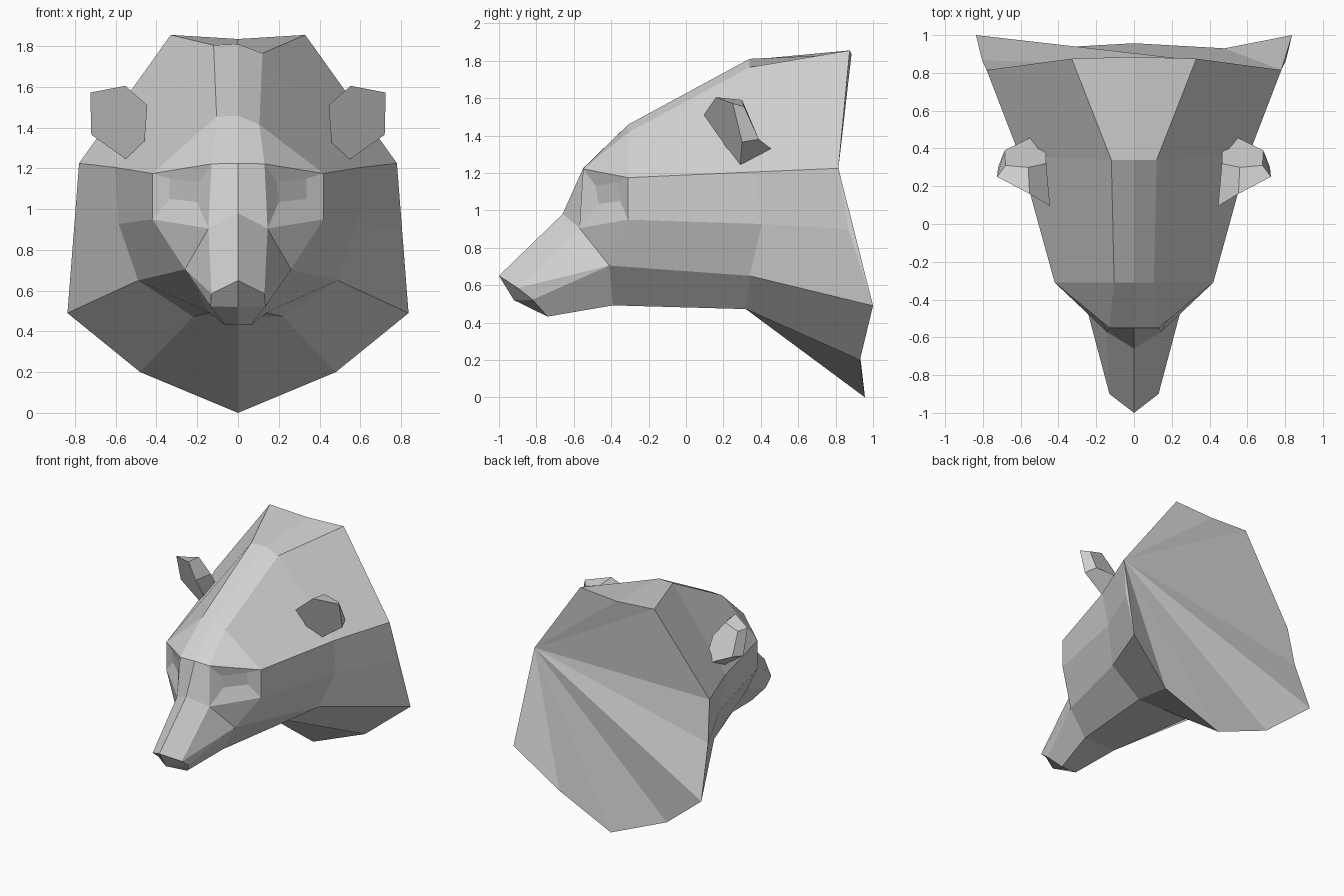
import bpy
import bmesh

if "Cube" in bpy.data.objects:
    bpy.data.objects.remove(bpy.data.objects["Cube"], do_unlink=True)

grey = bpy.data.materials.new("clay_grey")
grey.use_nodes = True
colour = (0.65, 0.65, 0.65, 1.0)
grey.diffuse_color = colour
grey.node_tree.nodes["Principled BSDF"].inputs["Base Color"].default_value = colour


def finish(bm, name):
    """Turn a bmesh into a flat-shaded grey object."""
    bmesh.ops.recalc_face_normals(bm, faces=bm.faces)
    mesh = bpy.data.meshes.new(name)
    bm.to_mesh(mesh)
    bm.free()
    mesh.materials.append(grey)
    obj = bpy.data.objects.new(name, mesh)
    bpy.context.collection.objects.link(obj)
    return obj


# Head: left half as named rings, B = neck rim, C = behind ears, D = cheeks
neck_rim = dict(B0=(0, .885, 1.835), B1=(.33, .875, 1.855), B2=(.78, .815, 1.225),
                B3=(.805, .868, .9), B4=(.837, 1, .49), B5=(.48, .93, .2), B6=(0, .957, 0))
skull = dict(C0=(0, .34, 1.81), C1=(.12, .34, 1.805), C2=(.605, .36, 1.205),
             C3=(.585, .405, .927), C4=(.49, .34, .65), C5=(.22, .32, .472), C6=(0, .32, .472),
             D0=(0, -.31, 1.458), D1=(.105, -.31, 1.455), D2=(.42, -.31, 1.175),
             D3=(.42, -.31, .95), D4=(.26, -.41, .705), D5=(.14, -.39, .492), D6=(0, -.39, .492))
# E = brow, M = bridge, N = nose and chin, S = sunken eye socket
muzzle = dict(E0=(0, -.55, 1.225), E1=(.13, -.55, 1.222), M0=(0, -.66, .98), M1=(.145, -.57, .905),
              N0=(0, -1, .65), N1=(.13, -.9, .585), N2=(.135, -.82, .522), N3=(.065, -.74, .432),
              N4=(0, -.92, .52), N5=(0, -.74, .432),
              S1=(.19, -.483, 1.13), S2=(.335, -.366, 1.15), S3=(.335, -.352, 1.05), S4=(.2, -.468, 1.035))
points = {**neck_rim, **skull, **muzzle}

faces = [
    "B0 B1 C1 C0", "C0 C1 D1 D0", "D0 D1 E1 E0",                 # crown and forehead
    "B1 B2 C2 C1", "C1 C2 D2 D1", "D1 D2 E1",                    # sides of skull
    "B2 B3 C3 C2", "C2 C3 D3 D2", "B3 B4 C4 C3",                 # cheeks
    "C3 C4 D4 D3", "D3 D4 M1",
    "B4 B5 C5 C4", "B5 B6 C6 C5", "C4 C5 D5 D4", "C5 C6 D6 D5",  # throat
    "E0 E1 M1 M0", "M0 M1 N1 N0", "M1 D4 N1", "D4 N2 N1",        # muzzle
    "D4 D5 N3 N2", "D5 D6 N5 N3", "N0 N1 N2 N4", "N4 N2 N3 N5",  # nose and chin
    "E1 D2 S2 S1", "D2 D3 S3 S2", "D3 M1 S4 S3", "M1 E1 S1 S4", "S1 S2 S3 S4",  # eye
]

bm = bmesh.new()
sides = {1: {}, -1: {}}
for key, (x, y, z) in points.items():
    for s in (1, -1):
        if x == 0 and s == -1:
            sides[-1][key] = sides[1][key]
            continue
        # the left edge of the crown sits slightly lower
        drop = .04 if s == 1 and key in ("C1", "D1") else 0
        sides[s][key] = bm.verts.new((s * x, y, z - drop))
for s in (1, -1):
    for f in faces:
        bm.faces.new([sides[s][k] for k in f.split()])

# Neck cap: hollow fan spreading from the left shoulder corner of the rim
keys = list(neck_rim)
rim = [sides[1][k] for k in keys] + [sides[-1][k] for k in keys[-2:0:-1]]
rim = rim[2:] + rim[:2]
for a, b in zip(rim[1:], rim[2:]):
    bm.faces.new((rim[0], a, b))
finish(bm, "head")

# Ears: flat six-sided front, tapering to a smaller back
ear_front = [(.445, .095, 1.51), (.553, .16, 1.605), (.725, .25, 1.572),
             (.72, .3, 1.365), (.547, .29, 1.243), (.46, .235, 1.31)]
ear_back = [(.465, .32, 1.47), (.56, .3, 1.59), (.68, .31, 1.555),
            (.685, .39, 1.38), (.553, .455, 1.33), (.468, .4, 1.345)]
for name, s in (("left_ear", 1), ("right_ear", -1)):
    bm = bmesh.new()
    front, back = ([bm.verts.new((s * x, y, z)) for x, y, z in ring]
                   for ring in (ear_front, ear_back))
    bm.faces.new(front)
    bm.faces.new(back)
    for i in range(6):
        j = (i + 1) % 6
        bm.faces.new((front[i], front[j], back[j], back[i]))
    finish(bm, name)
